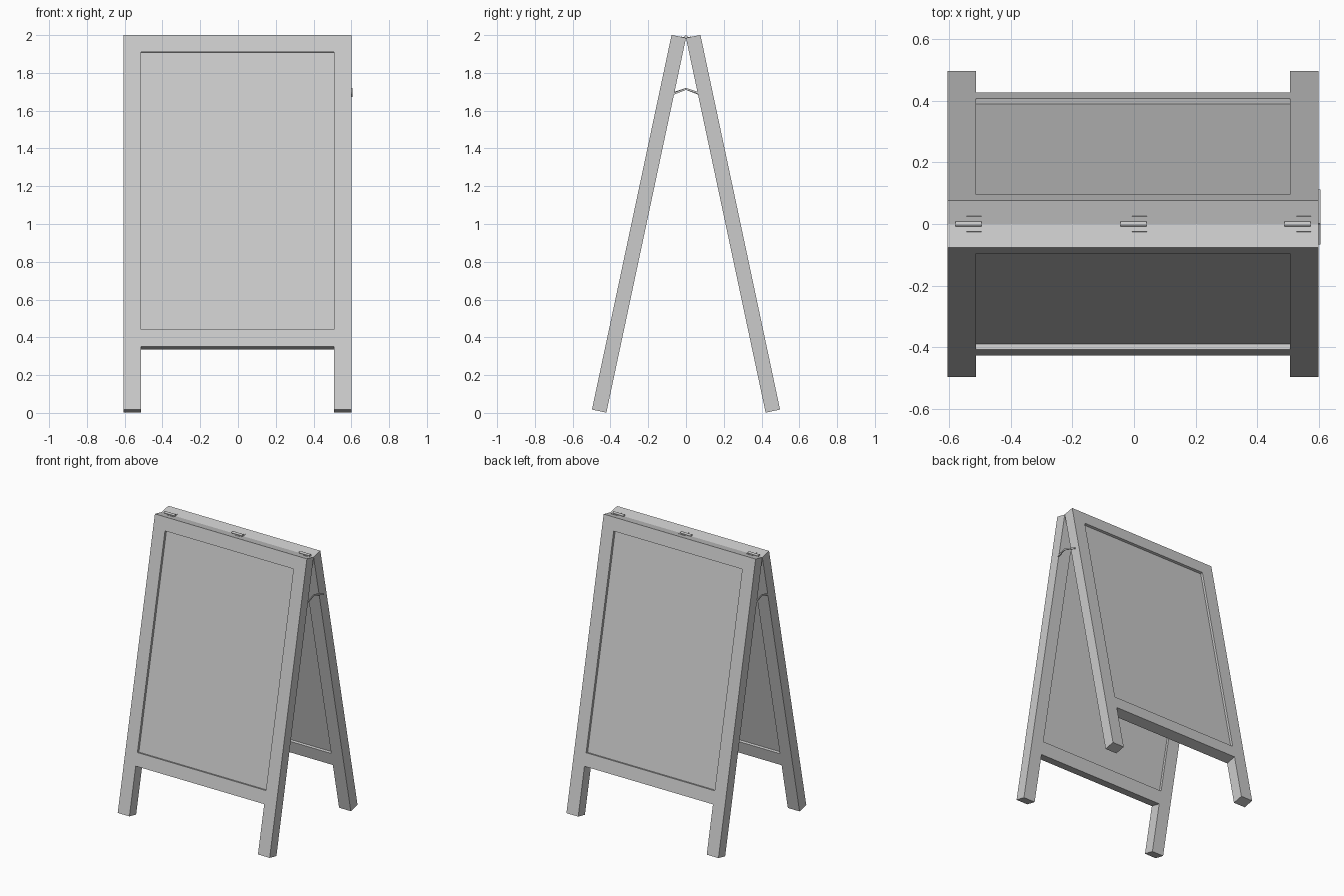
import bpy, math
from mathutils import Matrix, Vector

if "Cube" in bpy.data.objects:
    bpy.data.objects.remove(bpy.data.objects["Cube"])

grey = bpy.data.materials.new("light grey")
grey.diffuse_color = (0.6, 0.6, 0.6, 1)
grey.use_nodes = True
grey.node_tree.nodes["Principled BSDF"].inputs["Base Color"].default_value = grey.diffuse_color

TILT = math.radians(12)
HINGE_Z = 1.985
CX = -0.003          # frame centre, left of the stay bar overhang
HALF_W = 0.603
STILE = 0.093
THICK = 0.078
LENGTH = 2.028


def box(name, lo, hi, matrix=Matrix()):
    """Box between two corners, placed by a matrix."""
    v = [(x, y, z) for x in (lo[0], hi[0]) for y in (lo[1], hi[1]) for z in (lo[2], hi[2])]
    f = [(0, 1, 3, 2), (4, 6, 7, 5), (0, 4, 5, 1), (2, 3, 7, 6), (0, 2, 6, 4), (1, 5, 7, 3)]
    me = bpy.data.meshes.new(name)
    me.from_pydata(v, [], f)
    me.materials.append(grey)
    ob = bpy.data.objects.new(name, me)
    ob.matrix_world = matrix
    bpy.context.collection.objects.link(ob)
    return ob


def leaf_matrix(side):
    """Local +y faces outward and -z runs down the leaf from the hinge line."""
    turn = Matrix.Rotation(math.pi, 4, 'Z') if side < 0 else Matrix()
    return Matrix.Translation((CX, 0, HINGE_Z)) @ turn @ Matrix.Rotation(TILT, 4, 'X')


inner = HALF_W - STILE
for side, label in ((-1, "front"), (1, "back")):
    m = leaf_matrix(side)
    # legs that run the full height as stiles
    for s in (-1, 1):
        a, b = sorted((s * inner, s * HALF_W))
        box(label + "_leg", (a, 0, -LENGTH), (b, THICK, 0), m)
    # rails and recessed board
    box(label + "_top_rail", (-inner, 0, -0.092), (inner, THICK, 0), m)
    box(label + "_bottom_rail", (-inner, 0, -1.687), (inner, THICK, -1.595), m)
    box(label + "_board", (-inner, 0.018, -1.595), (inner, THICK - 0.018, -0.092), m)
    # hinge plates on the sloping top edge
    for x in (-0.52, 0.018, 0.552):
        dx = (x - CX) * side
        box(label + "_hinge_plate", (dx - 0.024, 0, 0), (dx + 0.024, 0.026, 0.002), m)

# hinge barrels in the valley between the leaves
for x in (-0.538, -0.002, 0.532):
    bpy.ops.mesh.primitive_cylinder_add(vertices=16, radius=0.008, depth=0.085,
                                        location=(x, 0, HINGE_Z + 0.006),
                                        rotation=(0, math.pi / 2, 0))
    ob = bpy.context.object
    ob.name = "hinge_barrel"
    ob.data.materials.append(grey)
    bpy.ops.object.shade_smooth_by_angle()

# folding stay bars, one at each side
for s in (-1, 1):
    pts = [Vector((s * 0.603, s * y, z)) for y, z in ((-0.065, 1.69), (0, 1.715), (0.11, 1.678))]
    for p, q in zip(pts, pts[1:]):
        d = q - p
        m = Matrix.Translation(p) @ Matrix.Rotation(math.atan2(d.z, d.y), 4, 'X')
        box("stay_bar", (-0.003, 0, -0.005), (0.003, d.length, 0.005), m)
